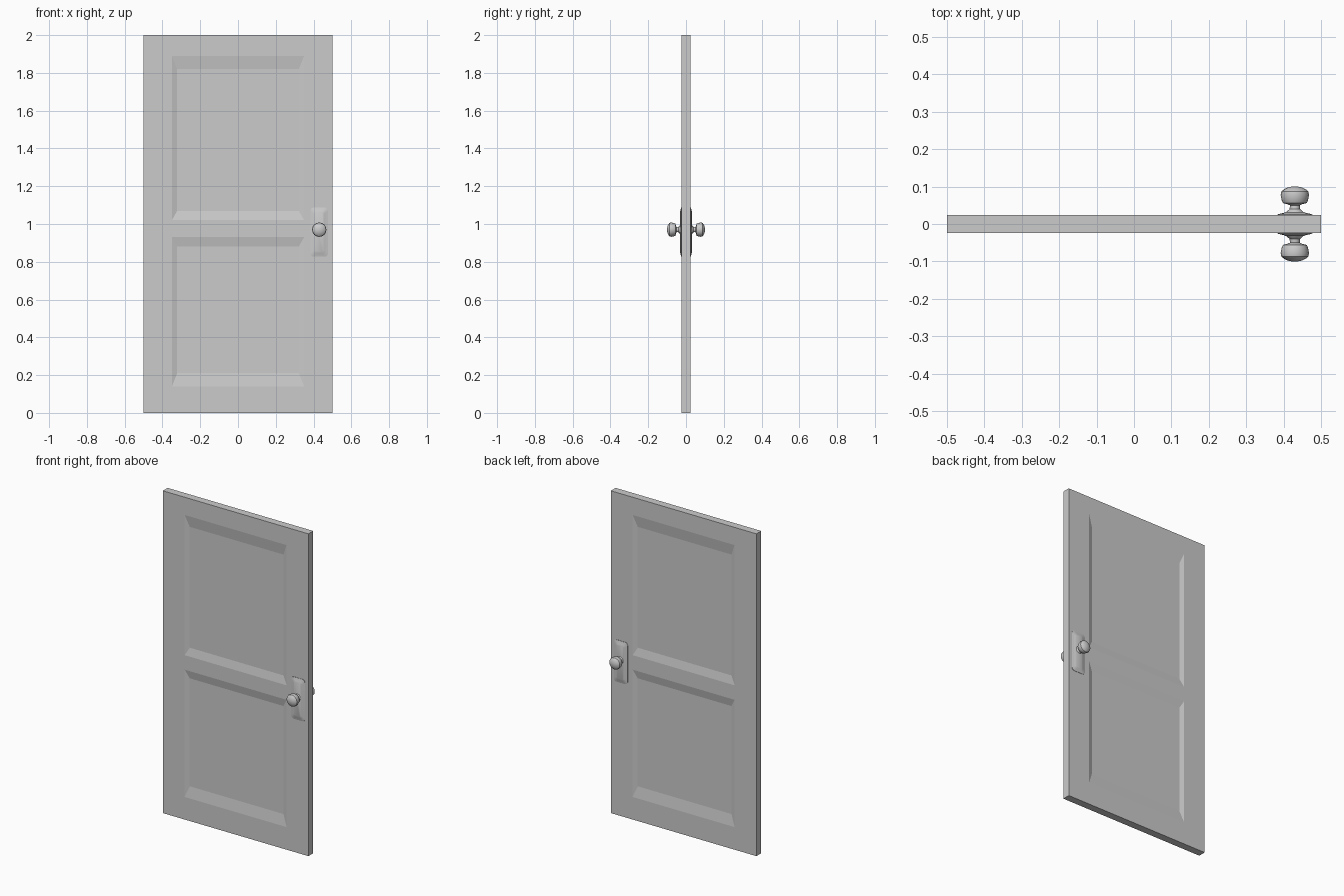
import bpy, bmesh, math

if "Cube" in bpy.data.objects:
    bpy.data.objects.remove(bpy.data.objects["Cube"])

T = 0.0235           # half thickness of the door
HX, HZ = 0.43, 0.97  # handle position


def finish(bm, name, smooth=False):
    bmesh.ops.remove_doubles(bm, verts=bm.verts, dist=1e-5)
    bmesh.ops.recalc_face_normals(bm, faces=bm.faces)
    me = bpy.data.meshes.new(name)
    bm.to_mesh(me)
    bm.free()
    ob = bpy.data.objects.new(name, me)
    bpy.context.collection.objects.link(ob)
    if smooth:
        bpy.context.view_layer.objects.active = ob
        ob.select_set(True)
        bpy.ops.object.shade_smooth_by_angle(angle=math.radians(35))
        ob.select_set(False)
    return ob


def loft(bm, rings):
    vs = [[bm.verts.new(p) for p in r] for r in rings]
    n = len(vs[0])
    for a, b in zip(vs, vs[1:]):
        for i in range(n):
            bm.faces.new((a[i], a[(i + 1) % n], b[(i + 1) % n], b[i]))
    bm.faces.new(vs[0])
    bm.faces.new(vs[-1])


def rounded_rect(w, h, r, y, cz, seg=4):
    pts = []
    for k, (sx, sz) in enumerate(((1, 1), (-1, 1), (-1, -1), (1, -1))):
        for i in range(seg + 1):
            a = math.pi / 2 * (k + i / seg)
            pts.append((HX + sx * (w / 2 - r) + r * math.cos(a), y,
                        cz + sz * (h / 2 - r) + r * math.sin(a)))
    return pts


# door leaf: grid faces on both sides with two recessed panels
bm = bmesh.new()
xs = [-0.5, -0.35, 0.35, 0.5]
zs = [0, 0.14, 0.93, 1.02, 1.89, 2]
panels = {1: (0.21, 0.88), 3: (1.07, 1.82)}
for s in (-1, 1):
    def quad(*p):
        bm.faces.new([bm.verts.new(q) for q in p])
    for i in range(3):
        for j in range(5):
            x0, x1, z0, z1 = xs[i], xs[i + 1], zs[j], zs[j + 1]
            outer = [(x, s * T, z) for x, z in ((x0, z0), (x1, z0), (x1, z1), (x0, z1))]
            if i == 1 and j in panels:
                a, b = panels[j]
                inner = [(x, s * (T - 0.01), z) for x, z in
                         ((-0.322, a), (0.322, a), (0.322, b), (-0.322, b))]
                for k in range(4):
                    m = (k + 1) % 4
                    quad(outer[k], outer[m], inner[m], inner[k])
                quad(*inner)
            else:
                quad(*outer)
bmesh.ops.remove_doubles(bm, verts=bm.verts, dist=1e-5)
bmesh.ops.bridge_loops(bm, edges=[e for e in bm.edges if e.is_boundary])
finish(bm, "door_leaf")

# knob profile: (distance from door centre, radius)
knob = [(0.030, 0.024), (0.035, 0.020), (0.040, 0.014), (0.050, 0.013), (0.053, 0.020),
        (0.056, 0.032), (0.063, 0.035), (0.078, 0.038), (0.087, 0.036), (0.093, 0.029),
        (0.098, 0.018), (0.1005, 0.006)]
for s, side in ((-1, "front"), (1, "back")):
    # backing plate with raised rounded centre
    bm = bmesh.new()
    loft(bm, [rounded_rect(w, h, r, s * y, 0.957) for w, h, r, y in
              ((0.094, 0.26, 0.018, T - 0.004), (0.094, 0.26, 0.018, T + 0.002),
               (0.080, 0.246, 0.016, T + 0.004), (0.060, 0.226, 0.014, T + 0.006),
               (0.048, 0.212, 0.010, T + 0.009))])
    finish(bm, side + "_plate", True)
    # turned knob
    bm = bmesh.new()
    N = 16
    loft(bm, [[(HX + r * math.cos(2 * math.pi * i / N), s * y,
                HZ + r * math.sin(2 * math.pi * i / N)) for i in range(N)] for y, r in knob])
    finish(bm, side + "_knob", True)
